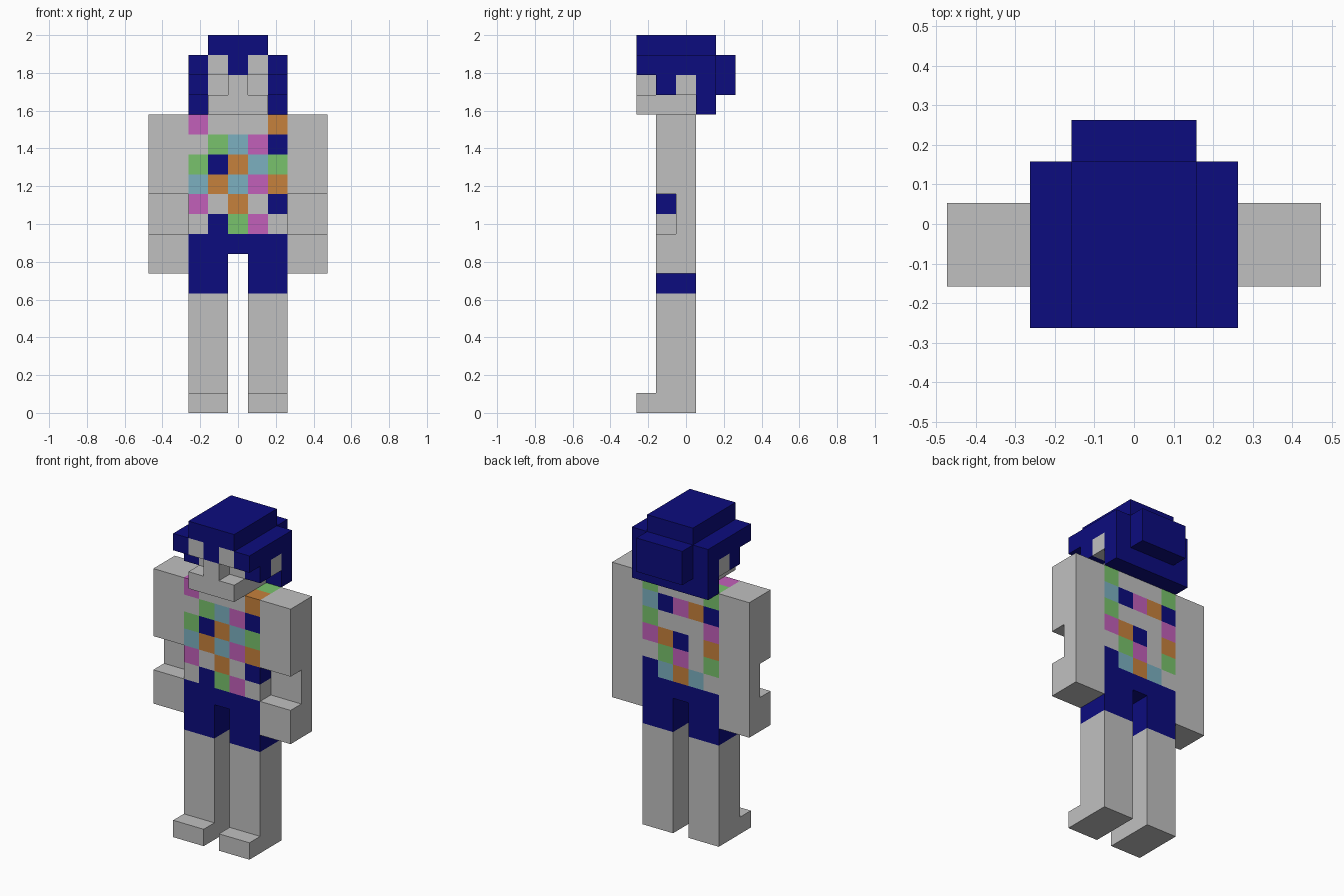
import bpy, bmesh
from mathutils import Vector

if "Cube" in bpy.data.objects:
    bpy.data.objects.remove(bpy.data.objects["Cube"], do_unlink=True)

UNIT = 2 / 19                      # one block
OFFSET = Vector((4.5, 2.5, 0))     # grid is 9 x 5 x 19 blocks


def linear(c):
    c /= 255
    return c / 12.92 if c <= 0.04045 else ((c + 0.055) / 1.055) ** 2.4


PALETTE = {
    ".": ("light_grey", (192, 192, 192)),
    "n": ("navy", (12, 12, 126)),
    "g": ("green", (121, 194, 108)),
    "p": ("pink", (194, 96, 186)),
    "o": ("orange", (198, 129, 60)),
    "c": ("pale_blue", (124, 176, 192)),
}
KEYS = list(PALETTE)
materials = []
for name, rgb in PALETTE.values():
    mat = bpy.data.materials.new(name)
    mat.use_nodes = True
    colour = (*[linear(v) for v in rgb], 1)
    mat.diffuse_color = colour
    bsdf = mat.node_tree.nodes["Principled BSDF"]
    bsdf.inputs["Base Color"].default_value = colour
    bsdf.inputs["Roughness"].default_value = 0.9
    materials.append(mat)

blocks = {}                        # cell -> (part name, colour key)


def fill(part, colour, xs, ys, zs):
    """Fill an inclusive range of cells with one part and colour."""
    for x in range(xs[0], xs[1] + 1):
        for y in range(ys[0], ys[1] + 1):
            for z in range(zs[0], zs[1] + 1):
                blocks[x, y, z] = (part, colour)


def cut(xs, ys, zs):
    for x in range(xs[0], xs[1] + 1):
        for y in range(ys[0], ys[1] + 1):
            for z in range(zs[0], zs[1] + 1):
                blocks.pop((x, y, z), None)


# Legs with feet, and arms with a notch at the wrist
for side, leg, arm in (("right", (2, 3), (0, 1)), ("left", (5, 6), (7, 8))):
    fill(side + "_leg", ".", leg, (1, 2), (0, 5))
    fill(side + "_leg", ".", leg, (0, 0), (0, 0))
    fill("shorts", "n", leg, (1, 2), (6, 7))
    fill(side + "_arm", ".", arm, (1, 2), (7, 14))
    cut(arm, (1, 1), (9, 10))
fill("shorts", "n", (2, 6), (1, 2), (8, 8))

# Torso in a patchwork shirt, rows from the top down
FRONT = ["p...o", ".gcpn", "gnocg", "cocpo", "p.o.n", ".ngp."]
BACK = ["g...g", "nopnc", "p...g", "o.nop", "g.pg.", ".cocn"]
for y, rows in ((1, FRONT), (2, BACK)):
    for r, row in enumerate(rows):
        for i, key in enumerate(row):
            blocks[2 + i, y, 14 - r] = ("torso", key)

# Face: jaw, cheeks and nose
fill("face", ".", (3, 5), (0, 2), (15, 15))
fill("face", ".", (3, 5), (1, 2), (16, 16))
fill("face", ".", (4, 4), (0, 0), (16, 16))

# Hair: brim layer, crown, sides, nape and bun
fill("hair", "n", (2, 6), (0, 3), (17, 17))
fill("hair", "n", (3, 5), (0, 3), (18, 18))
fill("hair", "n", (2, 6), (3, 3), (15, 16))
fill("hair", "n", (3, 5), (4, 4), (16, 17))
for x in (2, 6):
    fill("hair", "n", (x, x), (1, 2), (16, 16))
    fill("ears", ".", (x, x), (2, 2), (16, 16))
for x in (3, 5):
    fill("eyes", ".", (x, x), (0, 0), (17, 17))


def build(part):
    """Mesh the open faces of a part and merge flat areas of one colour."""
    bm = bmesh.new()
    for cell, (owner, key) in blocks.items():
        if owner != part:
            continue
        for axis in range(3):
            for sign in (-1, 1):
                step = [0, 0, 0]
                step[axis] = sign
                if tuple(a + b for a, b in zip(cell, step)) in blocks:
                    continue
                n = Vector(step)
                u = Vector((n.y, n.z, n.x))
                v = n.cross(u)
                centre = Vector(cell) + Vector((0.5, 0.5, 0.5)) - OFFSET + n / 2
                ring = [centre + (u * a + v * b) / 2
                        for a, b in ((-1, -1), (1, -1), (1, 1), (-1, 1))]
                face = bm.faces.new([bm.verts.new(p * UNIT) for p in ring])
                face.material_index = KEYS.index(key)
    bmesh.ops.remove_doubles(bm, verts=bm.verts[:], dist=0.001)
    bmesh.ops.dissolve_limit(bm, angle_limit=0.01, verts=bm.verts[:],
                             edges=bm.edges[:], delimit={"MATERIAL"})
    mesh = bpy.data.meshes.new(part)
    for mat in materials:
        mesh.materials.append(mat)
    bm.to_mesh(mesh)
    bm.free()
    bpy.context.collection.objects.link(bpy.data.objects.new(part, mesh))


for part in sorted({owner for owner, _ in blocks.values()}):
    build(part)
